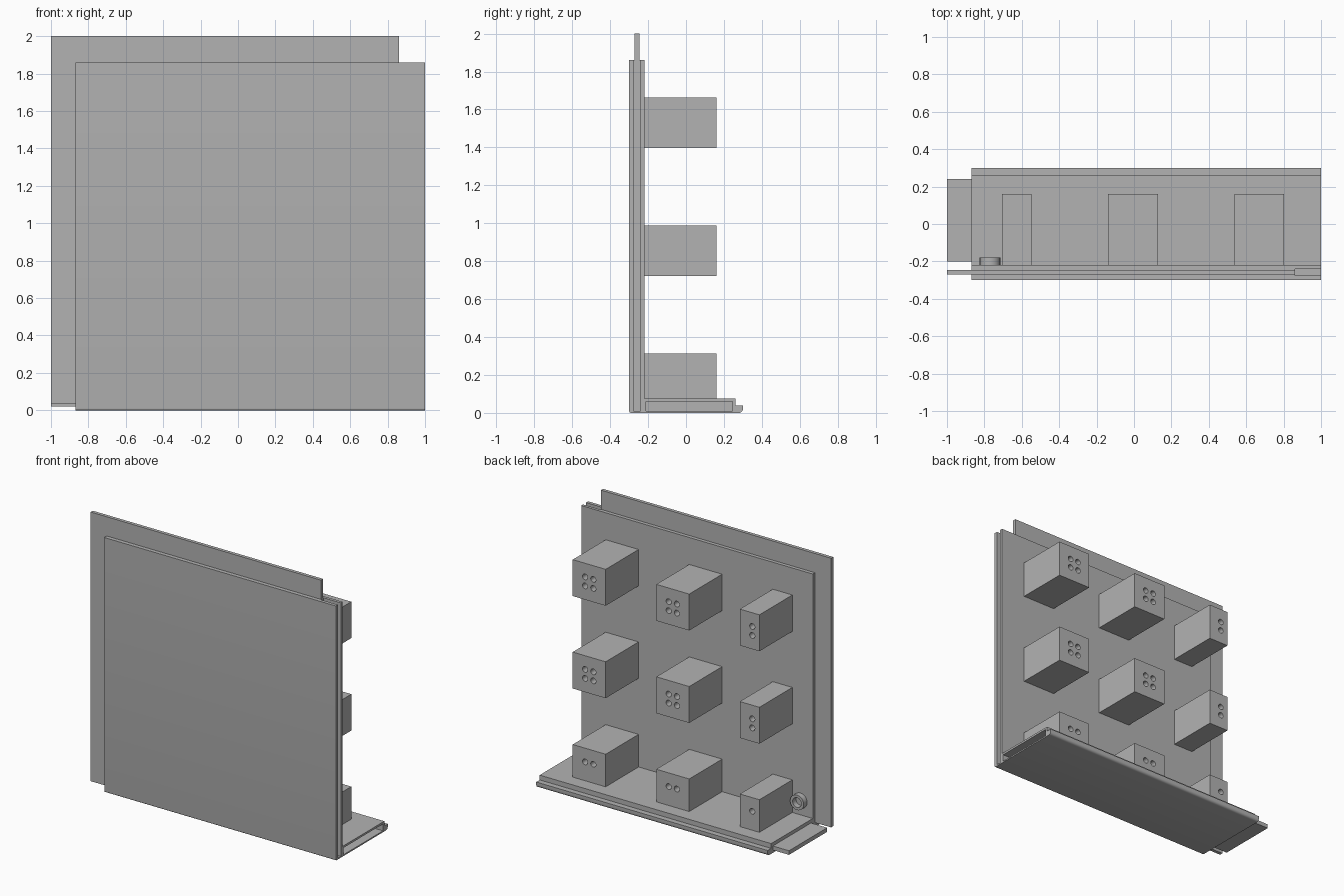
import bpy
import bmesh
import math
from mathutils import Matrix, Vector

if "Cube" in bpy.data.objects:
    bpy.data.objects.remove(bpy.data.objects["Cube"], do_unlink=True)

grey = bpy.data.materials.new("plain grey")
grey.use_nodes = True
shade = (0.45, 0.45, 0.45, 1)
grey.diffuse_color = shade
grey.node_tree.nodes["Principled BSDF"].inputs["Base Color"].default_value = shade


def finish(name, bm):
    bmesh.ops.recalc_face_normals(bm, faces=bm.faces)
    mesh = bpy.data.meshes.new(name)
    bm.to_mesh(mesh)
    bm.free()
    mesh.materials.append(grey)
    obj = bpy.data.objects.new(name, mesh)
    bpy.context.collection.objects.link(obj)
    return obj


def add_box(bm, x, y, z):
    centre = Vector([sum(r) / 2 for r in (x, y, z)])
    size = [r[1] - r[0] for r in (x, y, z)]
    bmesh.ops.create_cube(bm, size=1, matrix=Matrix.Translation(centre) @ Matrix.Diagonal((*size, 1)))


def add_rod(bm, x, z, radius, y0, y1):
    """Cylinder lying along y."""
    place = Matrix.Translation((x, (y0 + y1) / 2, z)) @ Matrix.Rotation(math.pi / 2, 4, "X")
    bmesh.ops.create_cone(bm, cap_ends=True, segments=24, radius1=radius,
                          radius2=radius, depth=y1 - y0, matrix=place)


def box(name, x, y, z):
    bm = bmesh.new()
    add_box(bm, x, y, z)
    return finish(name, bm)


def cut(obj, bm):
    """Subtract the shapes in bm from obj, then drop the cutter."""
    cutter = finish("cutter", bm)
    cutter.hide_render = True
    mod = obj.modifiers.new("cut", "BOOLEAN")
    mod.operation = "DIFFERENCE"
    mod.solver = "EXACT"
    mod.object = cutter
    bpy.context.view_layer.objects.active = obj
    bpy.ops.object.modifier_apply(modifier=mod.name)
    bpy.data.objects.remove(cutter, do_unlink=True)


def smooth(obj):
    bpy.ops.object.select_all(action="DESELECT")
    obj.select_set(True)
    bpy.context.view_layer.objects.active = obj
    bpy.ops.object.shade_smooth_by_angle(angle=math.radians(35))


def corner(y, z, r, start):
    """Quarter-round points for a profile corner."""
    angles = [math.radians(start + 90 * i / 5) for i in range(6)]
    return [(y + r * math.cos(a), z + r * math.sin(a)) for a in angles]


LEFT, RIGHT, SLOT = -0.87, 1.0, 0.86
BACK, FLOOR, TOP = -0.22, 0.075, 1.86

# L-shaped shell: upright panel and floor with a stepped lip
profile = corner(-0.29, 0.01, 0.01, 180) + corner(0.28, 0.02, 0.02, 270)
profile += [(0.30, 0.04), (0.26, 0.04), (0.26, FLOOR), (BACK, FLOOR), (BACK, TOP), (-0.30, TOP)]
bm = bmesh.new()
face = bm.faces.new([bm.verts.new((LEFT, y, z)) for y, z in profile])
ext = bmesh.ops.extrude_face_region(bm, geom=[face])
bmesh.ops.translate(bm, vec=(RIGHT - LEFT, 0, 0),
                    verts=[v for v in ext["geom"] if isinstance(v, bmesh.types.BMVert)])
shell = finish("panel_and_floor", bm)

# Sockets in the shell's left edge
for y, z in (((-0.276, -0.241), (0.01, 2.1)), ((-0.21, 0.245), (0.01, 0.06))):
    bm = bmesh.new()
    add_box(bm, (SLOT, 1.1), y, z)
    cut(shell, bm)
smooth(shell)

# Tongues that fit a neighbouring piece's sockets
box("panel_tongue", (-1, SLOT), (-0.271, -0.246), (0.035, 2.0))
box("floor_tongue", (-1, LEFT + 0.02), (-0.20, 0.24), (0.02, 0.05))

# Grid of blocks with drilled ends; the edge column and bottom row are cropped
PITCH, HALF, HOLE = 0.675, 0.133, 0.033
for col in range(3):
    for row in range(3):
        cx = -0.68 + PITCH * col
        cz = 0.18 + PITCH * row
        x0 = -0.705 if col == 0 else cx - HALF
        z0 = FLOOR - 0.01 if row == 0 else cz - HALF
        block = box(f"block_{row}_{col}", (x0, cx + HALF), (BACK - 0.01, 0.16), (z0, cz + HALF))
        bm = bmesh.new()
        for sx in ((1,) if col == 0 else (-1, 1)):
            for sz in ((1,) if row == 0 else (-1, 1)):
                add_rod(bm, cx + sx * HOLE, cz + sz * HOLE, 0.021, 0.09, 0.2)
        cut(block, bm)
        smooth(block)

# Round socket ring on the back of the panel
bm = bmesh.new()
add_rod(bm, -0.77, 0.18, 0.055, BACK - 0.01, -0.18)
ring = finish("socket_ring", bm)
bm = bmesh.new()
add_rod(bm, -0.77, 0.18, 0.035, BACK - 0.005, -0.1)
cut(ring, bm)
smooth(ring)
